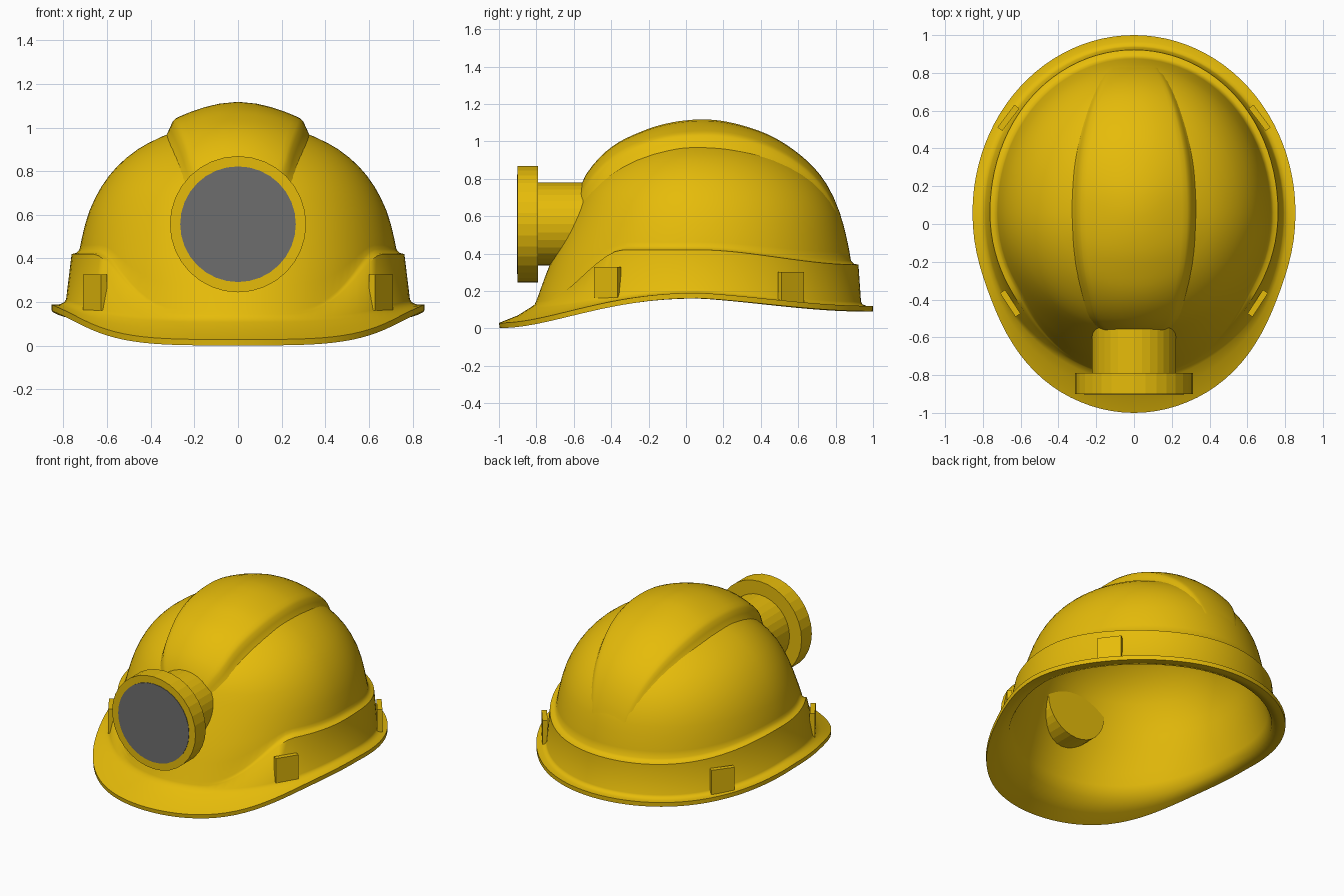
import bpy, bmesh, math
from math import sin, cos, pi, radians
from mathutils import Matrix, Vector

if "Cube" in bpy.data.objects:
    bpy.data.objects.remove(bpy.data.objects["Cube"])


def material(name, col):
    m = bpy.data.materials.new(name)
    m.diffuse_color = (*col, 1)
    m.use_nodes = True
    m.node_tree.nodes["Principled BSDF"].inputs["Base Color"].default_value = m.diffuse_color
    return m


YELLOW = material("yellow_plastic", (0.79, 0.50, 0.003))
GREY = material("lens_grey", (0.155, 0.155, 0.155))


def finish(bm, name, mat, angle=35):
    bmesh.ops.recalc_face_normals(bm, faces=bm.faces)
    me = bpy.data.meshes.new(name)
    bm.to_mesh(me)
    bm.free()
    ob = bpy.data.objects.new(name, me)
    bpy.context.collection.objects.link(ob)
    me.materials.append(mat)
    bpy.ops.object.select_all(action='DESELECT')
    ob.select_set(True)
    bpy.context.view_layer.objects.active = ob
    bpy.ops.object.shade_smooth_by_angle(angle=radians(angle))
    return ob


def curve(xs, ys, x):
    """Smooth interpolation through table points."""
    x = min(max(x, xs[0]), xs[-1])
    i = max(k for k in range(len(xs) - 1) if xs[k] <= x)

    def slope(k):
        a, b = max(k - 1, 0), min(k + 1, len(xs) - 1)
        return (ys[b] - ys[a]) / (xs[b] - xs[a])
    h = xs[i + 1] - xs[i]
    t = (x - xs[i]) / h
    return ((2*t**3 - 3*t*t + 1) * ys[i] + (t**3 - 2*t*t + t) * h * slope(i)
            + (3*t*t - 2*t**3) * ys[i + 1] + (t**3 - t*t) * h * slope(i + 1))


def step(a, b, x):
    t = min(max((x - a) / (b - a), 0), 1)
    return t * t * (3 - 2 * t)


# Dome radii towards side, front and back at each height
YC = 0.06
Z = [.1, .2, .34, .5, .62, .73, .82, .9, .96, 1.0, 1.03, 1.04]
SIDE = [.765, .755, .742, .714, .68, .625, .555, .46, .345, .23, .1, 0]
FRONT = [.88, .84, .79, .718, .662, .605, .525, .42, .30, .2, .09, 0]
BACK = [.84, .835, .825, .795, .76, .70, .62, .51, .39, .26, .11, 0]
TOP = (.56, .62, .68, .73, .78, .82, .86, .9, .93, .96, .98, 1.0, 1.02, 1.032)


def dome(a, z, k=1.0, drop=0.0):
    r = curve(Z, BACK if sin(a) > 0 else FRONT, z)
    return Vector((k * curve(Z, SIDE, z) * cos(a), YC + k * r * sin(a), z - drop))


def dome_z(x, y):
    lo, hi = .1, 1.04
    for _ in range(30):
        z = (lo + hi) / 2
        r = curve(Z, BACK if y > YC else FRONT, z)
        s = curve(Z, SIDE, z)
        if (x / s) ** 2 + ((y - YC) / r) ** 2 < 1:
            lo = z
        else:
            hi = z
    return lo


def meridian(a):
    """Section from inner crown, down the inside, round the rim, up the outside."""
    s = sin(a)
    f = sin(pi / 2 * abs(s) ** (1.3 if s > 0 else 2))
    mix = lambda side, front, back: side + f * ((back if s > 0 else front) - side)
    # brim edge, slightly egg shaped towards the front
    x = .855 * cos(a)
    if s < 0:
        x *= 1 - .02 * sin(4 * math.asin(-s)) * step(0, .5, -s)
    edge = Vector((x, YC + s * (.94 if s > 0 else 1.06), mix(.19, .029, .12)))
    zb = mix(.2, .115, .13)
    fade = step(.5, .95, -s)                 # raised band dies out at the front
    k = 1 + .045 * (1 - fade)
    g = step(0, 1, abs(s)) if s > 0 else 0
    zt = (.42 - .08 * g) * (1 - fade) + (zb + .03) * fade
    root = dome(a, zb, k)
    mid = edge.lerp(root, .55)
    mid.z -= .006
    near = edge.lerp(root, .88)
    near.z += .004 * fade
    out = [edge, mid, near, dome(a, zb + .012, k), dome(a, zt, k),
           dome(a, zt + .006, 1 + (k - 1) * .35), dome(a, zt + .022)]
    out += [dome(a, zt + .022 + (.5 - zt - .022) * t) for t in (.33, .67, 1)]
    out += [dome(a, z) for z in TOP]
    low = edge.lerp(root, .02) - Vector((0, 0, .029))
    inner = [low, mid - Vector((0, 0, .03)), dome(a, zb, k - .03, .025)]
    inner += [dome(a, zb + (.5 - zb) * t, .955 + (k - .985) * (1 - t) ** 2, .025) for t in (.2, .4, .6, .8, 1)]
    inner += [dome(a, z, .955, .025) for z in TOP]
    return inner[::-1] + out


# Shell with brim, raised band and hollow inside
N = 96
bm = bmesh.new()
cols = [[bm.verts.new(p) for p in meridian(2 * pi * i / N)] for i in range(N)]
apex, roof = bm.verts.new((0, YC, 1.04)), bm.verts.new((0, YC, 1.015))
for i in range(N):
    c, d = cols[i], cols[(i + 1) % N]
    for j in range(len(c) - 1):
        bm.faces.new((c[j], d[j], d[j + 1], c[j + 1]))
    bm.faces.new((c[-1], d[-1], apex))
    bm.faces.new((d[0], c[0], roof))
finish(bm, "helmet_shell", YELLOW, 65)

# Crown ridge lofted over the dome
RY = [-.6, -.57, -.5, -.4, -.2, 0, .2, .4, .6, .75, .86]
RW = [.11, .17, .24, .275, .32, .338, .335, .31, .255, .19, .11]
RH = [-.01, .06, .085, .095, .09, .078, .083, .075, .055, .03, -.01]
US = [0, .25, .45, .62, .75, .83, .88, .92, .96, 1]
US = [-u for u in US[:0:-1]] + US
ys = [-.6, -.59, -.58] + [-.57 + 1.43 * i / 40 for i in range(41)]
bm = bmesh.new()
rows = []
for y in ys:
    w, h = curve(RY, RW, y), curve(RY, RH, y)
    rows.append([bm.verts.new((u * w, y, dome_z(u * w, y) - .01
                 + (h * (1 - .35 * u * u) + .01) * step(0, .15, 1 - abs(u)))) for u in US])
for r, q in zip(rows, rows[1:]):
    for j in range(len(US) - 1):
        bm.faces.new((r[j], r[j + 1], q[j + 1], q[j]))
finish(bm, "crown_ridge", YELLOW, 70)


# Head lamp
def disc(name, r, y0, y1, mat):
    bm = bmesh.new()
    bmesh.ops.create_cone(bm, cap_ends=True, segments=32, radius1=r, radius2=r, depth=y1 - y0,
                          matrix=Matrix.Translation((0, (y0 + y1) / 2, .557)) @ Matrix.Rotation(pi / 2, 4, 'X'))
    finish(bm, name, mat, 8)


disc("lamp_barrel", .222, -.80, -.55, YELLOW)
disc("lamp_flange", .312, -.9, -.79, YELLOW)
disc("lamp_lens", .265, -.903, -.88, GREY)

# Strap clips on the band, both sides
for label, x, y, z, ang in (("front", .655, -.42, .245, radians(57)), ("back", .665, .562, .22, radians(127))):
    for side, sx in (("right", 1), ("left", -1)):
        bm = bmesh.new()
        bmesh.ops.create_cube(bm, size=1, matrix=Matrix.Translation((sx * x, y, z))
                              @ Matrix.Rotation(ang if sx > 0 else pi - ang, 4, 'Z')
                              @ Matrix.Diagonal((.15, .032, .165, 1)))
        finish(bm, f"{label}_{side}_clip", YELLOW)
